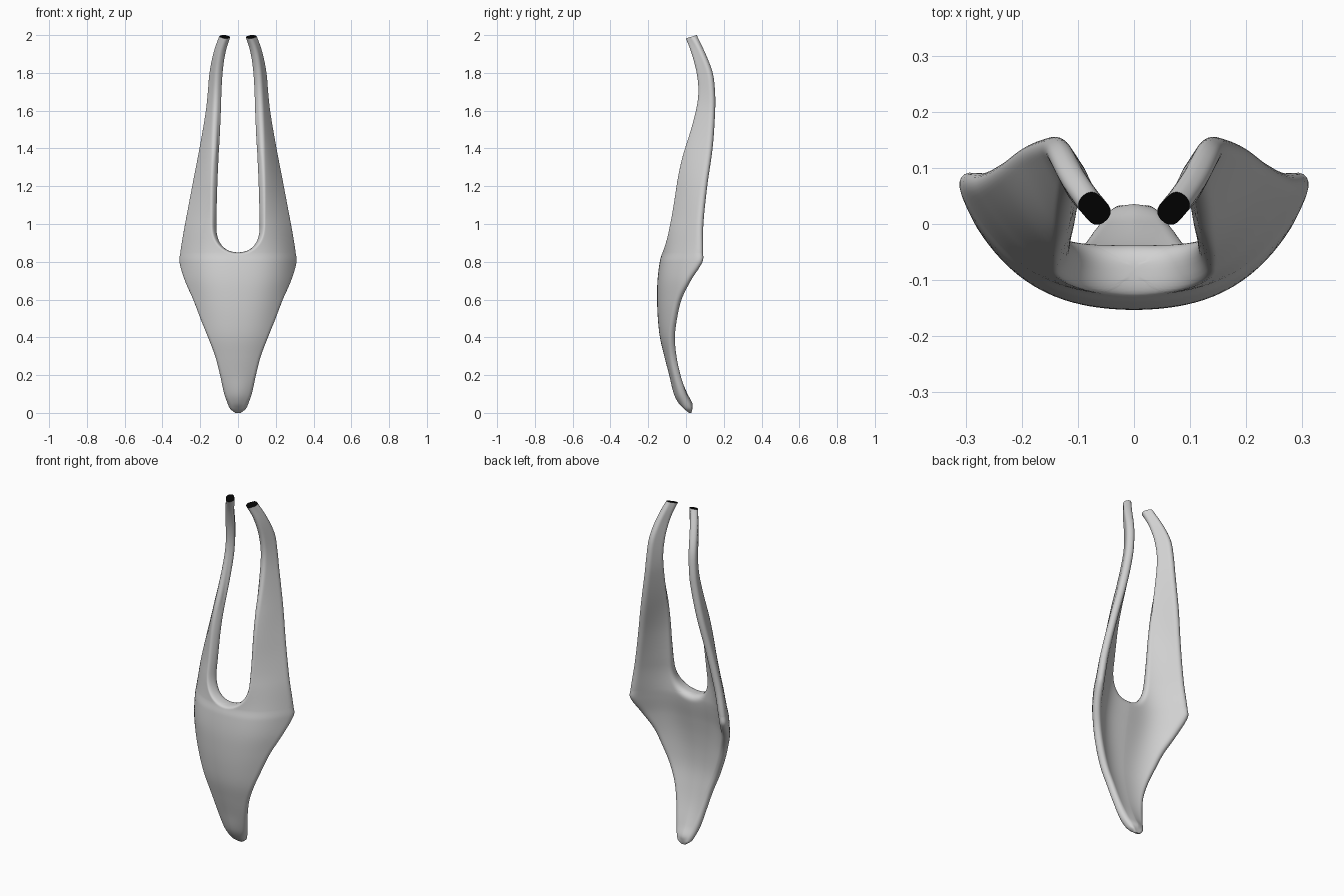
import bpy, bmesh, math
from mathutils import Vector

cube = bpy.data.objects.get("Cube")
if cube:
    bpy.data.objects.remove(cube, do_unlink=True)


def material(name, value):
    mat = bpy.data.materials.new(name)
    mat.use_nodes = True
    colour = (value, value, value, 1)
    mat.diffuse_color = colour
    mat.node_tree.nodes["Principled BSDF"].inputs["Base Color"].default_value = colour
    return mat


# Height, outer half-width, mid-depth at the centre and outer edge, half-thickness
KEYS = [
    (0, .014, .022, .022, .006), (.02, .04, .012, .014, .021),
    (.05, .055, -.002, -.002, .036), (.1, .071, -.028, -.016, .036),
    (.2, .093, -.061, -.045, .028), (.3, .118, -.088, -.064, .027),
    (.4, .155, -.109, -.07, .029), (.5, .194, -.116, -.056, .033),
    (.6, .231, -.114, -.03, .039), (.7, .273, -.105, .022, .046),
    (.8, .301, -.089, .085, .05), (.85, .296, -.081, .088, .046),
    (1, .271, -.08, .088, .036), (1.2, .232, -.048, .109, .03),
    (1.4, .192, .01, .138, .028), (1.6, .158, .06, .151, .026),
    (1.7, .148, .072, .15, .025), (1.8, .139, .062, .138, .025),
    (1.9, .12, .036, .1, .024), (2, .091, .006, .05, .023),
]
# Inner edge of the prongs, and how the section bends from centre to outer edge
INNER = [(1, .12), (1.2, .118), (1.4, .111), (1.6, .104), (1.8, .095), (1.9, .08), (2, .05)]
BEND = [(0, 2), (.5, 2.6), (.8, 3.2), (1.05, 2), (1.4, 1.3), (1.6, 1.1), (2, 1)]
FORK, ARCH = .85, .15


def curve(keys, z, col=1):
    """Smooth interpolation through the keys."""
    i = max(k for k in range(len(keys) - 1) if keys[k][0] <= z or k == 0)
    slope = lambda a, b: (keys[b][col] - keys[a][col]) / (keys[b][0] - keys[a][0])
    tangent = lambda k: slope(max(k - 1, 0), min(k + 1, len(keys) - 1))
    w = keys[i + 1][0] - keys[i][0]
    t = (z - keys[i][0]) / w
    ease = t * t * (3 - 2 * t)
    return (keys[i][col] * (1 - ease) + keys[i + 1][col] * ease
            + w * t * (1 - t) * ((1 - t) * tangent(i) - t * tangent(i + 1)))


def inner_edge(z):
    if z <= FORK:
        return 0
    if z < FORK + ARCH:
        return .12 * (1 - ((FORK + ARCH - z) / ARCH) ** 2.4) ** (1 / 2.2)
    return curve(INNER, z)


def rounded(t):
    """Edge profile rising from 0 at the rim to 1 inside."""
    return (1 - (1 - min(1, max(0, t))) ** 2.4) ** (1 / 2.4)


# Row heights, closest together at the tip and round the fork
ROWS, COLS = 70, 30
heights = [FORK * (1 - math.cos(math.pi * i / ROWS)) / 2 for i in range(ROWS)]
heights += [FORK + ARCH * (1 - math.cos(math.pi / 2 * i / 18)) for i in range(18)]
heights += [FORK + ARCH + i / 40 for i in range(41)]
hole = [Vector((inner_edge(z), z)) for z in heights if z >= FORK - 1e-6]


def hole_distance(x, z):
    p = Vector((x, z))
    best = 9
    for a, b in zip(hole, hole[1:]):
        ab = b - a
        t = min(1, max(0, (p - a).dot(ab) / ab.length_squared))
        best = min(best, (p - a - ab * t).length)
    return best


def section(z):
    """Front and back points of one horizontal slice of the left half."""
    xi = inner_edge(z)
    xo, a, b, thick = (curve(KEYS, z, c) for c in range(1, 5))
    bend = curve(BEND, z)
    # The bend starts at the centre line low down and at the inner edge higher up
    shift = min(1, max(0, (z - FORK) / .55))
    start = xi * shift * shift * (3 - 2 * shift)
    span = xo - start
    bow = lambda x: a + (b - a) * max(0, (x - start) / span) ** bend
    stretch = math.hypot(xo - xi, b - bow(xi)) / (xo - xi)
    length = stretch * (xo - xi)
    # The front edge of the fork is crisp low down, and round on the prongs
    crisp = .35 + .65 * min(1, max(0, z - 1) / .6)
    front, back = [], []
    for i in range(COLS + 1):
        t = (1 - math.cos(math.pi * i / COLS)) / 2
        x = xi + (xo - xi) * t
        s = max(0, (x - start) / span)
        normal = Vector(((b - a) * bend * s ** (bend - 1) / span, -1)).normalized()
        h = thick + (min(thick, .021) - thick) * s ** 1.5
        h *= rounded((1 - t) * length / min(.022, length / 2))
        near = hole_distance(x, z) * stretch / min(thick, length / 2)
        for side, radius, points in ((1, crisp, front), (-1, 1, back)):
            offset = h * side * rounded(near / radius)
            px, py = x + normal.x * offset, bow(x) + normal.y * offset
            # Prong ends are cut on a slant, lower at the front
            slant = max(0, z - 1.9) * 3.2 * min(0, py - .055)
            points.append((max(px, 0), py, z + slant))
    return front, back


# Forked shell: two skins joined along their rims
bm = bmesh.new()
rows = [[[bm.verts.new(p) for p in skin] for skin in section(z)] for z in heights]
for low, high in zip(rows, rows[1:]):
    for skin in (0, 1):
        for i in range(COLS):
            bm.faces.new((low[skin][i], low[skin][i + 1], high[skin][i + 1], high[skin][i]))

# Closed bottom tip and dark prong ends
for (front, back), index in ((rows[0], 0), (rows[-1], 1)):
    for i in range(COLS):
        face = bm.faces.new((front[i], front[i + 1], back[i + 1], back[i]))
        face.material_index = index

bmesh.ops.remove_doubles(bm, verts=bm.verts, dist=1e-5)
bmesh.ops.mirror(bm, geom=bm.verts[:] + bm.edges[:] + bm.faces[:], axis='X', merge_dist=1e-5)
bmesh.ops.recalc_face_normals(bm, faces=bm.faces)

mesh = bpy.data.meshes.new("forked_shell")
bm.to_mesh(mesh)
bm.free()
mesh.materials.append(material("light_grey", .64))
mesh.materials.append(material("black", .001))
shell = bpy.data.objects.new("forked_shell", mesh)
bpy.context.collection.objects.link(shell)
bpy.context.view_layer.objects.active = shell
shell.select_set(True)
bpy.ops.object.shade_smooth_by_angle(angle=math.radians(50))
